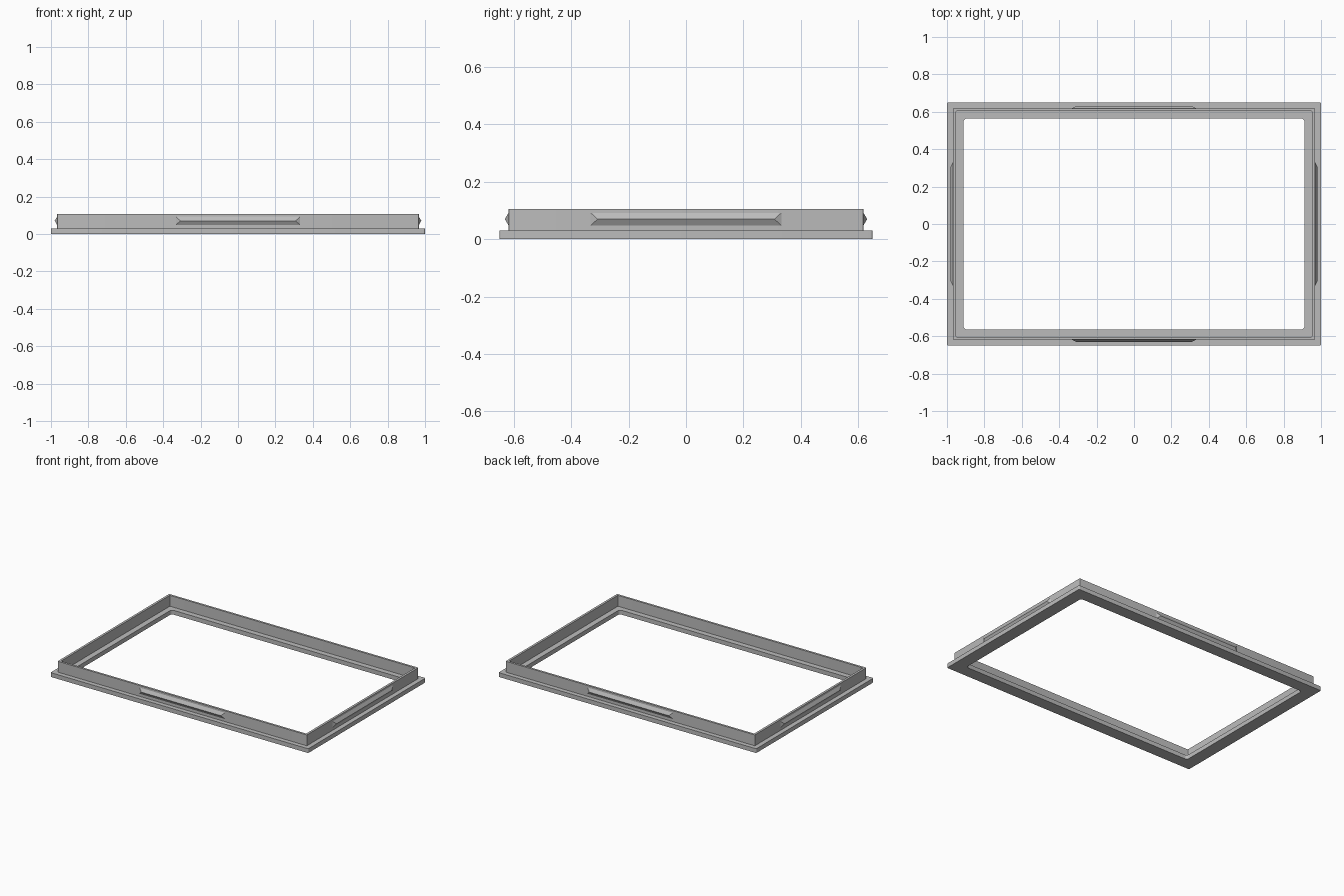
import bpy, bmesh, math
from mathutils import Matrix

cube = bpy.data.objects.get("Cube")
if cube:
    bpy.data.objects.remove(cube, do_unlink=True)

grey = bpy.data.materials.new("plain grey")
grey.use_nodes = True
colour = (0.5, 0.5, 0.5, 1)
grey.diffuse_color = colour
grey.node_tree.nodes["Principled BSDF"].inputs["Base Color"].default_value = colour

FLANGE_TOP, WALL_TOP = 0.03, 0.106
WALL_X, WALL_Y = 0.967, 0.618
CORNER_STEPS = 5


def finish(bm, name):
    bmesh.ops.recalc_face_normals(bm, faces=bm.faces)
    mesh = bpy.data.meshes.new(name)
    bm.to_mesh(mesh)
    bm.free()
    obj = bpy.data.objects.new(name, mesh)
    mesh.materials.append(grey)
    bpy.context.collection.objects.link(obj)
    bpy.ops.object.select_all(action="DESELECT")
    obj.select_set(True)
    bpy.context.view_layer.objects.active = obj
    bpy.ops.object.shade_smooth_by_angle(angle=math.radians(30))
    return obj


def rounded_loop(bm, hx, hy, r, z):
    """Rectangle outline with rounded corners."""
    verts = []
    for i, (sx, sy) in enumerate([(1, 1), (-1, 1), (-1, -1), (1, -1)]):
        for k in range(CORNER_STEPS + 1):
            a = math.pi / 2 * (i + k / CORNER_STEPS)
            verts.append(bm.verts.new((sx * (hx - r) + r * math.cos(a),
                                       sy * (hy - r) + r * math.sin(a), z)))
    return verts


# Frame: bottom flange, raised wall and inner ledge around the opening
bm = bmesh.new()
section = [
    (1.0, 0.65, 0.008, 0),
    (1.0, 0.65, 0.008, FLANGE_TOP),
    (WALL_X, WALL_Y, 0.002, FLANGE_TOP),
    (WALL_X, WALL_Y, 0.002, WALL_TOP),
    (0.951, 0.603, 0.002, WALL_TOP),
    (0.951, 0.603, 0.002, FLANGE_TOP),
    (0.912, 0.565, 0.02, FLANGE_TOP),
    (0.912, 0.565, 0.02, 0),
]
loops = [rounded_loop(bm, *s) for s in section]
for a, b in zip(loops, loops[1:] + loops[:1]):
    n = len(a)
    for i in range(n):
        j = (i + 1) % n
        bm.faces.new((a[i], a[j], b[j], b[i]))
finish(bm, "frame")


# Snap tabs: long ridges with sloped ends, one on each outer wall face
def snap_tab(name, distance, angle):
    bm = bmesh.new()
    low, mid, high, out = 0.048, 0.07, 0.092, 0.013
    base = [bm.verts.new(p) for p in [(-0.332, 0, low), (0.332, 0, low),
                                      (0.332, 0, high), (-0.332, 0, high)]]
    left, right = (bm.verts.new((x, -out, mid)) for x in (-0.308, 0.308))
    bl, br, tr, tl = base
    for face in [(bl, br, right, left), (left, right, tr, tl),
                 (br, tr, right), (tl, bl, left), base[::-1]]:
        bm.faces.new(face)
    bm.transform(Matrix.Rotation(angle, 4, "Z") @ Matrix.Translation((0, -distance, 0)))
    finish(bm, name)


for i, side in enumerate(["front", "left", "back", "right"]):
    snap_tab(side + "_snap_tab", WALL_X if i % 2 else WALL_Y, i * math.pi / 2)
